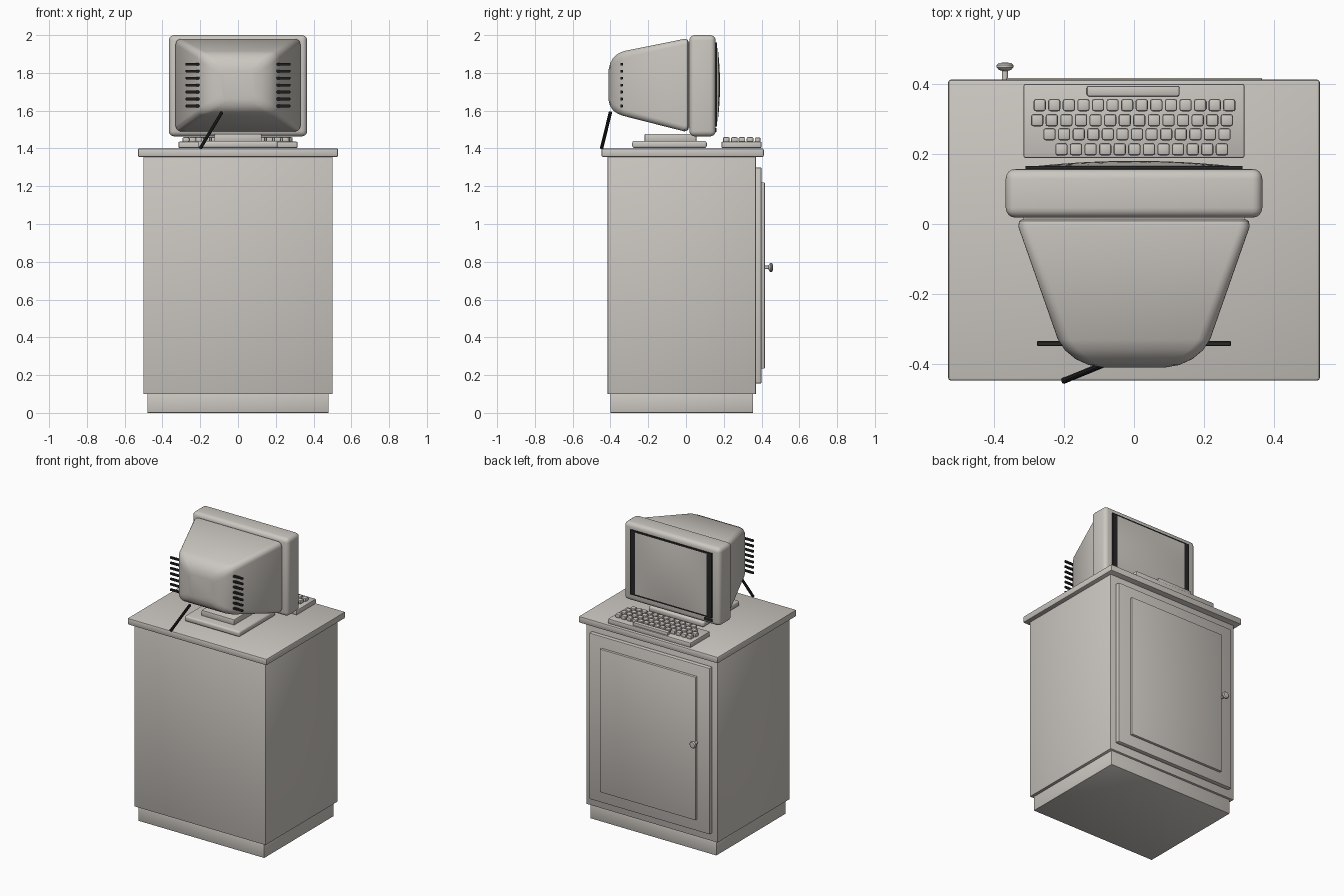
import bpy, bmesh, math
from mathutils import Vector, Matrix

cube = bpy.data.objects.get("Cube")
if cube:
    bpy.data.objects.remove(cube, do_unlink=True)


def make_material(name, rgb):
    m = bpy.data.materials.new(name)
    m.use_nodes = True
    m.diffuse_color = (*rgb, 1)
    m.node_tree.nodes["Principled BSDF"].inputs["Base Color"].default_value = (*rgb, 1)
    return m


BEIGE = make_material("warm_grey", (0.60, 0.57, 0.53))
DARK = make_material("charcoal", (0.02, 0.02, 0.02))


def finish(bm, name, mat):
    bmesh.ops.recalc_face_normals(bm, faces=bm.faces)
    mesh = bpy.data.meshes.new(name)
    bm.to_mesh(mesh)
    bm.free()
    mesh.materials.append(mat)
    ob = bpy.data.objects.new(name, mesh)
    bpy.context.collection.objects.link(ob)
    bpy.ops.object.select_all(action='DESELECT')
    ob.select_set(True)
    bpy.context.view_layer.objects.active = ob
    bpy.ops.object.shade_smooth_by_angle(angle=math.radians(35))
    return ob


def add_box(bm, xs, ys, zs, bevel=0, segments=2):
    # Box given as low/high pairs, with rounded edges
    part = bmesh.new()
    bmesh.ops.create_cube(part, size=1)
    for v in part.verts:
        for i, (lo, hi) in enumerate((xs, ys, zs)):
            v.co[i] = hi if v.co[i] > 0 else lo
    if bevel:
        bmesh.ops.bevel(part, geom=part.edges[:], offset=bevel, segments=segments,
                        profile=0.5, affect='EDGES')
    temp = bpy.data.meshes.new("temp")
    part.to_mesh(temp)
    part.free()
    bm.from_mesh(temp)
    bpy.data.meshes.remove(temp)


def box(name, xs, ys, zs, mat=BEIGE, bevel=0.005, segments=2):
    bm = bmesh.new()
    add_box(bm, xs, ys, zs, bevel, segments)
    return finish(bm, name, mat)


def rounded_ring(bm, y, half_w, z0, z1, r, steps=5):
    # Rounded rectangle of vertices in the xz plane
    ring = []
    cz, half_h = (z0 + z1) / 2, (z1 - z0) / 2
    for q, (sx, sz) in enumerate(((1, 1), (-1, 1), (-1, -1), (1, -1))):
        for k in range(steps + 1):
            a = math.pi / 2 * (q + k / steps)
            ring.append(bm.verts.new((sx * (half_w - r) + r * math.cos(a), y,
                                      cz + sz * (half_h - r) + r * math.sin(a))))
    return ring


# Cabinet
box("plinth", (-0.48, 0.48), (-0.40, 0.355), (0, 0.105), bevel=0.003)
box("cabinet_body", (-0.50, 0.50), (-0.415, 0.37), (0.10, 1.357), bevel=0.003)
box("worktop", (-0.53, 0.53), (-0.447, 0.412), (1.355, 1.40), bevel=0.008)
box("cabinet_door", (-0.46, 0.46), (0.365, 0.40), (0.155, 1.30), bevel=0.008)
box("door_panel", (-0.365, 0.365), (0.39, 0.417), (0.235, 1.22), bevel=0.003)

# Door knob, turned around the y axis
profile = [(0, 0.41), (0.009, 0.41), (0.009, 0.437), (0.018, 0.44), (0.024, 0.447),
           (0.024, 0.453), (0.018, 0.459), (0, 0.461)]
bm = bmesh.new()
pts = [bm.verts.new((-0.368 + r, y, 0.77)) for r, y in profile]
lines = [bm.edges.new(pair) for pair in zip(pts, pts[1:])]
bmesh.ops.spin(bm, geom=pts + lines, cent=(-0.368, 0, 0.77), axis=(0, 1, 0),
               angle=math.tau, steps=20)
bmesh.ops.remove_doubles(bm, verts=bm.verts, dist=0.0001)
finish(bm, "door_knob", BEIGE)

# Monitor stand
box("stand_base", (-0.21, 0.21), (-0.285, 0.11), (1.402, 1.44), bevel=0.012, segments=3)
box("stand_swivel", (-0.125, 0.125), (-0.22, 0.055), (1.435, 1.477), bevel=0.006)

# Monitor bezel, joined to the housing by a narrow neck
box("monitor_bezel", (-0.366, 0.366), (0.018, 0.157), (1.464, 2.0), bevel=0.028, segments=4)
box("monitor_neck", (-0.315, 0.315), (-0.01, 0.03), (1.51, 1.96), bevel=0)

# Tapered rear housing
bm = bmesh.new()
sections = [(0.014, 0.318, 1.505, 1.965, 0.02), (0.008, 0.328, 1.495, 1.976, 0.028),
            (-0.008, 0.33, 1.49, 1.98, 0.03), (-0.33, 0.217, 1.572, 1.915, 0.035),
            (-0.36, 0.197, 1.583, 1.902, 0.04), (-0.385, 0.167, 1.60, 1.88, 0.04),
            (-0.402, 0.13, 1.625, 1.85, 0.035), (-0.41, 0.085, 1.655, 1.815, 0.03)]
rings = [rounded_ring(bm, *s) for s in sections]
for a, b in zip(rings, rings[1:]):
    for i in range(len(a)):
        j = (i + 1) % len(a)
        bm.faces.new((a[i], a[j], b[j], b[i]))
bm.faces.new(rings[0])
bm.faces.new(rings[-1])
finish(bm, "monitor_housing", BEIGE)

# Vent bars on both sides
for side, name in ((1, "left_vents"), (-1, "right_vents")):
    bm = bmesh.new()
    for k in range(7):
        z = 1.625 + 0.0368 * k
        add_box(bm, sorted((side * 0.19, side * 0.277)), (-0.348, -0.334),
                (z - 0.007, z + 0.007), 0.002, 1)
    finish(bm, name, DARK)

# Dark screen surround and bulging glass
box("screen_surround", (-0.31, 0.31), (0.157, 0.165), (1.515, 1.96), DARK, bevel=0)
bm = bmesh.new()
bmesh.ops.create_grid(bm, x_segments=16, y_segments=16, size=1)
for v in bm.verts:
    u, w = v.co.x, v.co.y
    v.co = Vector((0.272 * u, 0.166 + 0.014 * (1 - u * u) * (1 - w * w), 1.7375 + 0.212 * w))
glass = finish(bm, "screen_glass", BEIGE)
if glass.data.polygons[0].normal.y < 0:
    glass.data.flip_normals()
box("bezel_badge", (-0.31, -0.25), (0.155, 0.161), (1.487, 1.507), DARK, bevel=0)

# Power cable
start, end = Vector((-0.20, -0.447, 1.40)), Vector((-0.085, -0.40, 1.592))
axis = end - start
bm = bmesh.new()
bmesh.ops.create_cone(bm, cap_ends=True, segments=10, radius1=0.009, radius2=0.009,
                      depth=axis.length,
                      matrix=Matrix.Translation((start + end) / 2)
                      @ axis.to_track_quat('Z', 'Y').to_matrix().to_4x4())
finish(bm, "power_cable", DARK)

# Keyboard
box("keyboard_body", (-0.315, 0.315), (0.188, 0.40), (1.402, 1.436), bevel=0.006)
bm = bmesh.new()
for y, first, count in ((0.339, -0.269, 14), (0.296, -0.276, 14),
                        (0.256, -0.241, 13), (0.213, -0.207, 12)):
    for k in range(count):
        x = first + 0.0416 * k
        add_box(bm, (x - 0.0175, x + 0.0175), (y - 0.0175, y + 0.0175),
                (1.433, 1.46), 0.007, 2)
finish(bm, "keys", BEIGE)
box("space_bar", (-0.135, 0.13), (0.364, 0.394), (1.433, 1.458), bevel=0.006)
